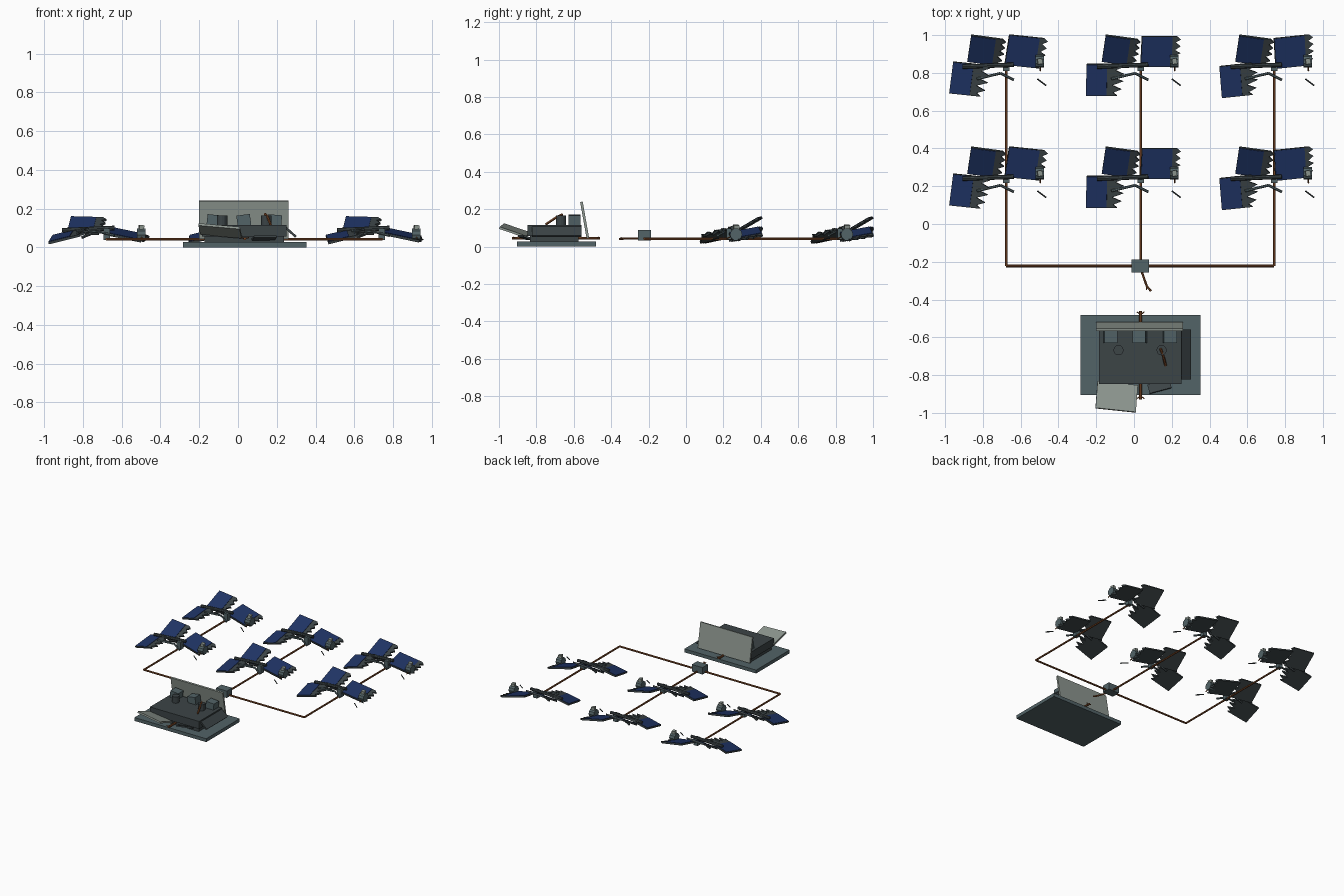
import bpy, math
from mathutils import Vector, Matrix, Euler

if "Cube" in bpy.data.objects:
    bpy.data.objects.remove(bpy.data.objects["Cube"])


def mat(name, r, g, b):
    m = bpy.data.materials.new(name)
    m.diffuse_color = (r, g, b, 1)
    m.use_nodes = True
    m.node_tree.nodes["Principled BSDF"].inputs["Base Color"].default_value = m.diffuse_color
    return m


BLUE = mat("cell_blue", 0.014, 0.034, 0.13)
DARK = mat("dark_metal", 0.045, 0.058, 0.062)
SLATE = mat("slate", 0.085, 0.125, 0.135)
PALE = mat("pale_metal", 0.27, 0.31, 0.28)
COPPER = mat("copper", 0.2, 0.065, 0.02)


def mesh(name, verts, faces, m):
    me = bpy.data.meshes.new(name)
    me.from_pydata(verts, [], faces)
    me.materials.append(m)
    ob = bpy.data.objects.new(name, me)
    bpy.context.collection.objects.link(ob)
    return ob


def prism(name, pts, o, u, v, lo, hi, m):
    """Extrude a 2D outline lying in the plane o + a*u + b*v."""
    n = u.cross(v).normalized()
    k = len(pts)
    vs = [o + u * a + v * b + n * h for h in (lo, hi) for a, b in pts]
    fs = [list(range(k))[::-1], list(range(k, 2 * k))]
    fs += [[i, (i + 1) % k, (i + 1) % k + k, i + k] for i in range(k)]
    return mesh(name, vs, fs, m)


def box(name, c, s, m, rot=(0, 0, 0)):
    R = Euler([math.radians(a) for a in rot]).to_matrix()
    u, v, n = R.col
    sq = [(-.5, -.5), (.5, -.5), (.5, .5), (-.5, .5)]
    return prism(name, sq, Vector(c), u * s[0], v * s[1], -s[2] / 2, s[2] / 2, m)


def rod(name, pts, r, m, sides=6):
    """Straight capped tube pieces through a list of points."""
    circ = [(r * math.cos(2 * math.pi * i / sides), r * math.sin(2 * math.pi * i / sides))
            for i in range(sides)]
    pts = [Vector(p) for p in pts]
    for a, b in zip(pts, pts[1:]):
        q = (b - a).to_track_quat('Z', 'Y').to_matrix()
        prism(name, circ, a, q.col[0], q.col[1], 0, (b - a).length, m)


TEETH = [(.90, 0), (.84, .1), (.97, .2), (.82, .33), (1, .45), (.86, .55),
         (1, .68), (.87, .8), (1, .9), (.9, 1)]


def panel(name, bl, fl, br, blue, rim, spin, pivot, off):
    """Snapped panel: back-left, front-left, back-right corners, torn right end."""
    R = Matrix.Rotation(math.radians(spin), 3, 'Z')
    p = Vector(pivot)
    bl, fl, br = [R @ (Vector(c) - p) + p + off for c in (bl, fl, br)]
    u, v = br - fl - (bl - fl), bl - fl
    torn = [(rim + (a - .82) / .18 * (1 - rim), b) for a, b in TEETH]
    prism(name + "_backing", [(0, 0)] + torn + [(0, 1)], fl, u, v, -.012, 0, DARK)
    prism(name + "_cells", [(.01, .02), (blue, .02), (blue, .98), (.01, .98)],
          fl, u, v, 0, .003, BLUE)


# broken solar tracker units
for cx, spin in ((-.677, -6), (.035, 0), (.742, 6)):
    for cy in (.235, .828):
        off = Vector((cx, cy, 0))

        def at(*ps):
            return [Vector(p) + off for p in ps]

        panel("steep_panel", (-.185, .17, .16), (-.206, .03, .078), (.0, .145, .155),
              .71, .82, 0, (0, 0, 0), off)
        panel("right_panel", (.008, .165, .105), (.0, .003, .075), (.215, .165, .062),
              .78, .82, spin, (.1, .08, 0), off)
        panel("left_panel", (-.286, .019, .062), (-.29, -.15, .027), (-.09, .019, .11),
              .56, .7, spin, (-.17, -.03, 0), off)
        # bent tubes and support
        rod("torque_tube", at((-.23, .005, .088), (.04, .015, .1)), .012, DARK, 8)
        rod("fallen_tube", at((-.155, -.06, .085), (-.03, -.03, .078), (.04, -.065, .06)),
            .007, SLATE)
        rod("brace", at((-.02, .01, .095), (-.13, .02, .05)), .008, DARK)
        box("post_stub", Vector((0, .0, .067)) + off, (.035, .035, .06), SLATE)
        # drive motor
        rod("motor", at((.155, .033, .065), (.2, .033, .065)), .033, SLATE, 10)
        box("motor_cap", Vector((.178, .033, .1)) + off, (.025, .03, .03), PALE, (0, 8, 10))
        # debris
        rod("loose_rod", at((.165, -.06, .045), (.212, -.095, .04)), .004, DARK)
        rod("wire_scrap", at((.18, .0, .05), (.182, -.018, .042)), .004, COPPER)

# bus cables
Z, YB = .042, -.222
rod("bus_cable", [(-.677, YB, Z), (.742, YB, Z)], .007, COPPER)
for x in (-.677, .035, .742):
    rod("row_cable", [(x, YB, Z), (x, .835, Z)], .007, COPPER)

# junction box with torn cable
box("junction_box", (.033, -.222, .06), (.095, .068, .055), SLATE)
rod("torn_cable", [(.04, -.25, Z), (.068, -.33, Z), (.09, -.355, Z - .002)], .006, COPPER)
rod("torn_strand", [(.068, -.32, Z), (.066, -.35, Z + .006)], .003, COPPER)

# inverter plinth and cabinet
box("plinth", (.035, -.693, .0135), (.635, .422, .027), SLATE)
box("cabinet_foot", (.033, -.705, .043), (.41, .26, .035), DARK)
box("cabinet", (.033, -.705, .086), (.435, .285, .06), DARK)
box("rear_wall", (.03, -.542, .142), (.46, .014, .198), PALE, (10, 0, 0))
box("fallen_cover", (-.092, -.915, .085), (.215, .15, .012), PALE, (-19, 5, -6))
box("side_panel", (.268, -.692, .082), (.082, .265, .012), DARK, (0, 42, 0))
box("front_flap", (.135, -.86, .048), (.12, .05, .01), DARK, (-20, 0, 15))

# cabinet contents
for x, t in ((-.125, 6), (.03, -8), (.19, 5)):
    box("power_module", (x, -.597, .138), (.07, .065, .06), SLATE, (0, t, 0))
for x in (-.082, .146):
    rod("capacitor", [(x, -.668, .11), (x, -.668, .165)], .027, DARK, 12)
rod("burst_wire", [(.14, -.66, .172), (.152, -.69, .158), (.168, -.75, .118)], .007, COPPER)

# severed feed cable
rod("feed_cable", [(.035, -.93, .045), (.035, -.46, .045)], .008, COPPER)
for y, s in ((-.91, -1), (-.48, 1)):
    for d in (-.02, .02):
        rod("frayed_strand", [(.035, y, .045), (.035 + d, y + s * .015, .05)], .003, COPPER)
